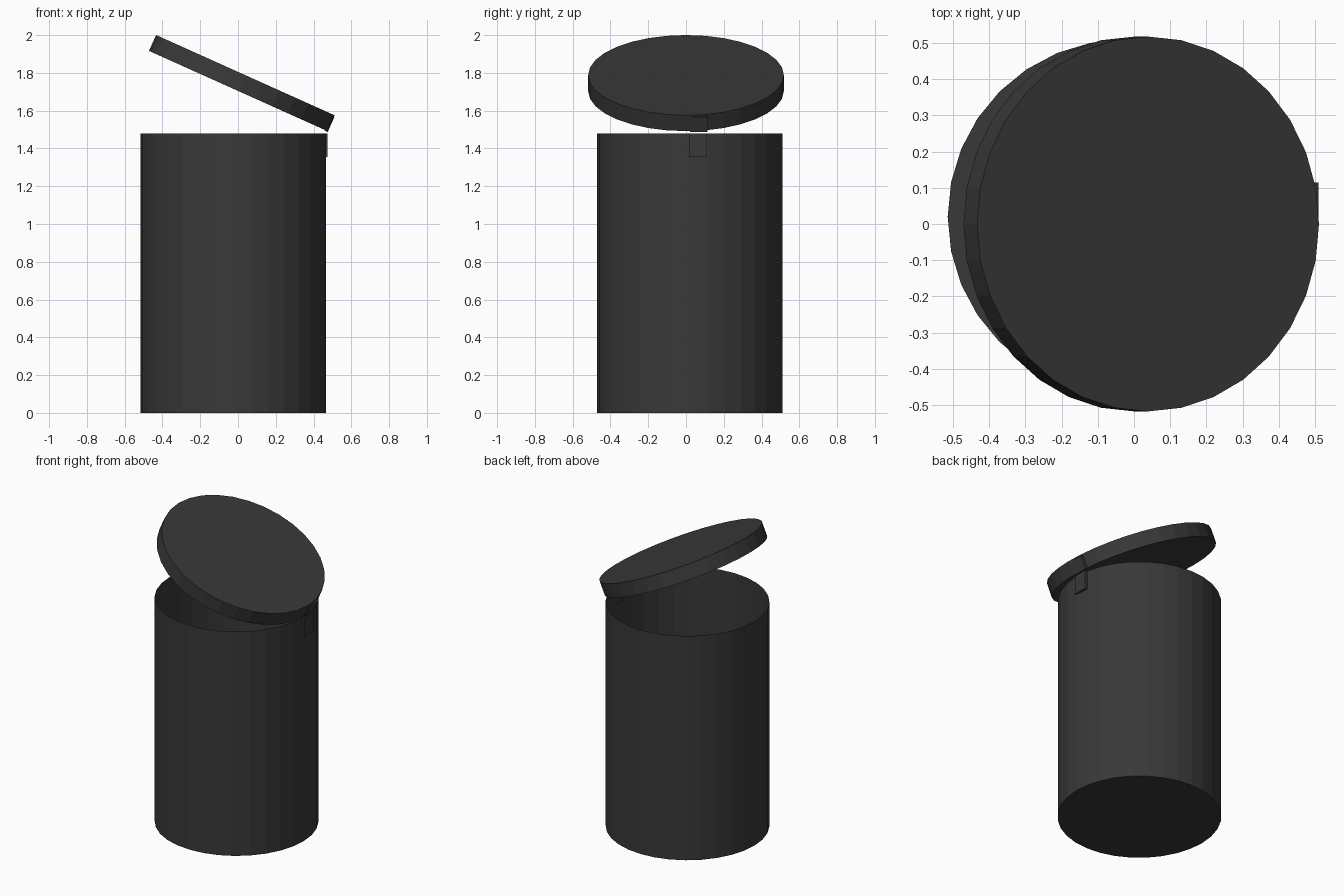
import bpy, bmesh
from math import radians
from mathutils import Matrix, Vector

if "Cube" in bpy.data.objects:
    bpy.data.objects.remove(bpy.data.objects["Cube"])

dark = bpy.data.materials.new("dark_plastic")
dark.diffuse_color = (0.04, 0.04, 0.04, 1)
dark.use_nodes = True
dark.node_tree.nodes["Principled BSDF"].inputs["Base Color"].default_value = dark.diffuse_color


def finish(name, bm, matrix):
    mesh = bpy.data.meshes.new(name)
    bmesh.ops.recalc_face_normals(bm, faces=bm.faces)
    bm.to_mesh(mesh)
    bm.free()
    obj = bpy.data.objects.new(name, mesh)
    obj.matrix_world = matrix
    mesh.materials.append(dark)
    bpy.context.collection.objects.link(obj)
    return obj


def cylinder(name, radius, height, matrix, open_top=False):
    bm = bmesh.new()
    bmesh.ops.create_cone(bm, cap_ends=True, segments=32,
                          radius1=radius, radius2=radius, depth=height)
    if open_top:
        top = [f for f in bm.faces if f.normal.z > 0.9]
        bmesh.ops.delete(bm, geom=top, context='FACES_ONLY')
    return finish(name, bm, matrix)


def box(name, lo, hi, matrix=Matrix()):
    lo, hi = Vector(lo), Vector(hi)
    bm = bmesh.new()
    bmesh.ops.create_cube(bm, size=1)
    bmesh.ops.scale(bm, vec=hi - lo, verts=bm.verts)
    bmesh.ops.translate(bm, vec=(lo + hi) / 2, verts=bm.verts)
    return finish(name, bm, matrix)


# Open-topped bin body
cylinder("bin_body", 0.49, 1.48, Matrix.Translation((-0.025, 0.02, 0.74)), open_top=True)

# Lid, tilted open about the hinge on the right
lid_pose = Matrix.Translation((0.02, 0, 1.746)) @ Matrix.Rotation(radians(24.2), 4, 'Y')
cylinder("lid", 0.518, 0.092, lid_pose)

# Hinge leaves: one on the body, one on the lid edge
box("hinge_body_leaf", (0.455, 0.015, 1.355), (0.474, 0.11, 1.48))
box("hinge_lid_leaf", (0.503, 0.02, -0.05), (0.521, 0.115, 0.036), lid_pose)
